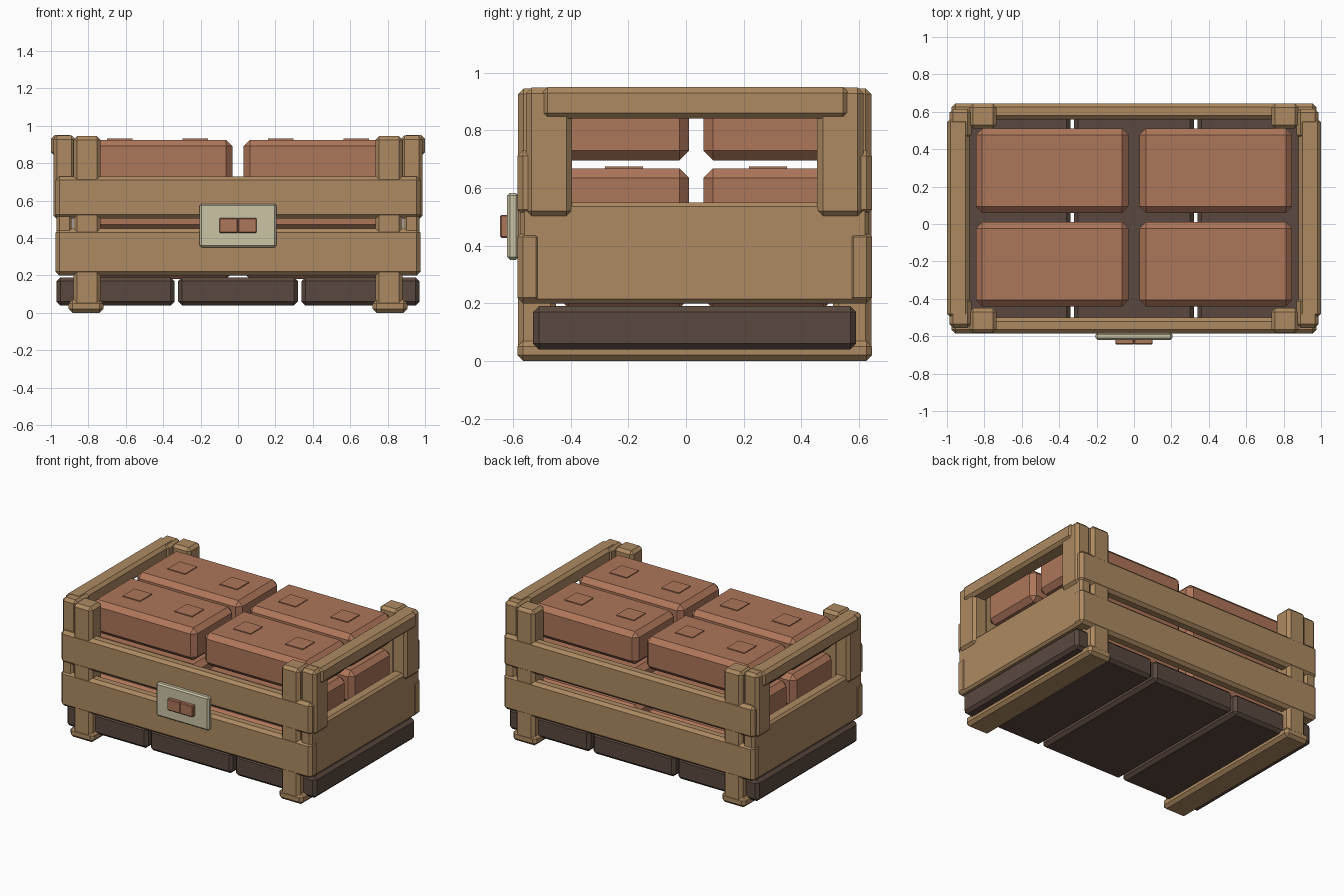
import bpy
import bmesh
from mathutils import Vector

if "Cube" in bpy.data.objects:
    bpy.data.objects.remove(bpy.data.objects["Cube"], do_unlink=True)


def material(name, srgb):
    linear = [((c / 255 + 0.055) / 1.055) ** 2.4 for c in srgb] + [1.0]
    mat = bpy.data.materials.new(name)
    mat.use_nodes = True
    mat.diffuse_color = linear
    mat.node_tree.nodes["Principled BSDF"].inputs["Base Color"].default_value = linear
    return mat


wood = material("light wood", (173, 138, 97))
dark_wood = material("dark wood", (90, 73, 63))
clay = material("clay red", (174, 118, 90))
cream = material("cream", (203, 195, 165))


def box(name, xs, ys, zs, mat, chamfer=0.02):
    """Chamfered box spanning the given x, y and z ranges."""
    low, high = (Vector(p) for p in zip(xs, ys, zs))
    bm = bmesh.new()
    bmesh.ops.create_cube(bm, size=1)
    for v in bm.verts:
        v.co = (low + high) / 2 + v.co * (high - low)
    if chamfer:
        bmesh.ops.bevel(bm, geom=bm.edges[:], offset=chamfer, segments=1,
                        affect='EDGES')
    bmesh.ops.recalc_face_normals(bm, faces=bm.faces[:])
    mesh = bpy.data.meshes.new(name)
    bm.to_mesh(mesh)
    bm.free()
    mesh.materials.append(mat)
    obj = bpy.data.objects.new(name, mesh)
    bpy.context.collection.objects.link(obj)
    return obj


def span(side, inner, outer):
    """Range on the positive or negative side of zero."""
    return sorted((side * inner, side * outer))


MID_Y = 0.03  # depth centre of the crate


def depth(side, inner, outer):
    return [MID_Y + y for y in span(side, inner, outer)]


# Floor planks
for name, xs in (("right", (-0.97, -0.34)), ("middle", (-0.32, 0.32)),
                 ("left", (0.34, 0.97))):
    box("floor_plank_" + name, xs, (-0.53, 0.59), (0.04, 0.19), dark_wood)

# Front and back walls: two long boards each
for side, end in ((-1, "front"), (1, "back")):
    ys = depth(side, 0.53, 0.615)
    box(end + "_lower_board", (-0.975, 0.975), ys, (0.2, 0.45), wood)
    box(end + "_upper_board", (-0.975, 0.975), ys, (0.505, 0.73), wood)

for sx, hand in ((-1, "right"), (1, "left")):
    # Side wall, handle rail and runner under the floor
    box(hand + "_side_board", span(sx, 0.885, 0.97), (-0.575, 0.635),
        (0.2, 0.55), wood, 0.015)
    box(hand + "_top_rail", span(sx, 0.88, 1.0), (-0.5, 0.565),
        (0.84, 0.95), wood)
    box(hand + "_runner", span(sx, 0.72, 0.905), (-0.585, 0.645),
        (0, 0.07), wood)
    for sy, end in ((-1, "front"), (1, "back")):
        # Tall corner post and the shorter post carrying the rail
        corner = end + "_" + hand
        box(corner + "_post", span(sx, 0.735, 0.88), depth(sy, 0.48, 0.613),
            (0.02, 0.945), wood)
        box(corner + "_rail_post", span(sx, 0.87, 0.987),
            depth(sy, 0.425, 0.585), (0.5, 0.948), wood)

# Stacked bricks with two square marks on top of each
for layer in range(3):
    bottom = 0.182 + 0.257 * layer
    top = bottom + 0.229
    for sx in (-1, 1):
        for cy in (-0.215, 0.285):
            box("brick", span(sx, 0.03, 0.845), (cy - 0.225, cy + 0.225),
                (bottom, top), clay, 0.033)
            for cx in (0.228, 0.632):
                box("brick_mark", span(sx, cx - 0.068, cx + 0.068),
                    (cy - 0.066, cy + 0.066), (top - 0.002, top + 0.006),
                    clay, 0)

# Front sign with a pair of small blocks
box("sign_plate", (-0.205, 0.205), (-0.62, -0.58), (0.35, 0.583), cream, 0.01)
for side in (-1, 1):
    box("sign_block", span(side, 0, 0.1), (-0.645, -0.615), (0.427, 0.507),
        clay, 0.005)
